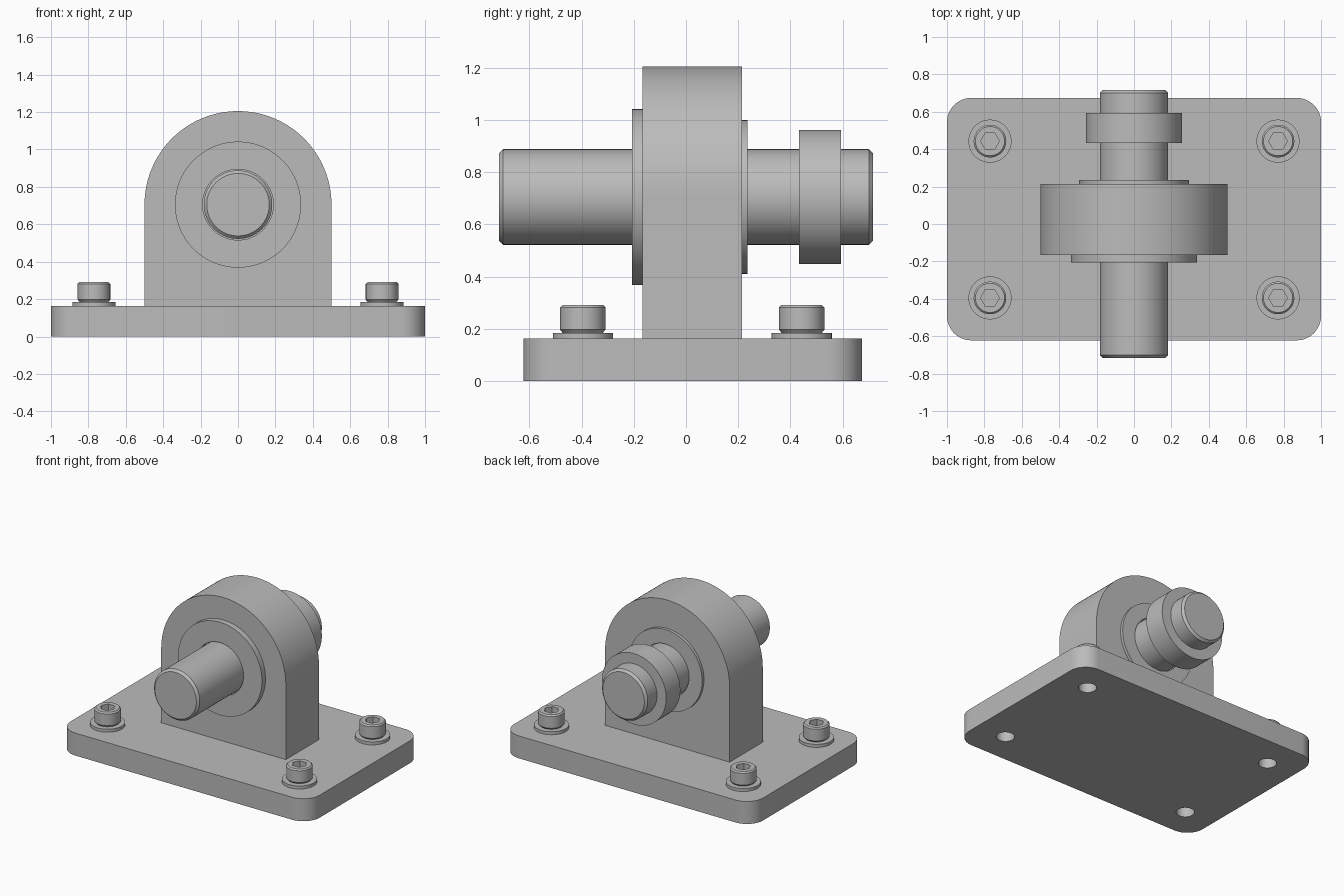
import bpy, bmesh
from math import pi, sin, cos, radians
from mathutils import Matrix

cube = bpy.data.objects.get("Cube")
if cube:
    bpy.data.objects.remove(cube)

SEG = 96
AXIS_Z = 0.705      # shaft height
PLATE_TOP = 0.163

steel = bpy.data.materials.new("plain grey steel")
steel.use_nodes = True
GREY = (0.5, 0.5, 0.5, 1)
steel.diffuse_color = GREY
steel.node_tree.nodes["Principled BSDF"].inputs["Base Color"].default_value = GREY


def finish(name, bm, matrix=Matrix()):
    """Turn a bmesh into a shaded object with its transform baked in."""
    bmesh.ops.recalc_face_normals(bm, faces=bm.faces)
    bm.transform(matrix)
    mesh = bpy.data.meshes.new(name)
    bm.to_mesh(mesh)
    bm.free()
    mesh.materials.append(steel)
    obj = bpy.data.objects.new(name, mesh)
    bpy.context.collection.objects.link(obj)
    smooth(obj)
    return obj


def smooth(obj):
    bpy.ops.object.select_all(action='DESELECT')
    obj.select_set(True)
    bpy.context.view_layer.objects.active = obj
    bpy.ops.object.shade_smooth_by_angle(angle=radians(25))


def ring_radius(r, angle, is_hex):
    """Circle radius, or the radius of a hexagon with corners at r."""
    if not is_hex:
        return r
    return r * cos(pi / 6) / cos(angle % (pi / 3) - pi / 6)


def lathe(name, profile, matrix, closed=False):
    """Revolve (radius, height[, hex]) points round z; cap both ends unless closed."""
    bm = bmesh.new()
    rings = []
    for r, h, *is_hex in profile:
        ring = []
        for i in range(SEG):
            a = 2 * pi * i / SEG
            rr = ring_radius(r, a + 1e-6, bool(is_hex))
            ring.append(bm.verts.new((rr * cos(a), rr * sin(a), h)))
        rings.append(ring)
    pairs = list(zip(rings, rings[1:]))
    if closed:
        pairs.append((rings[-1], rings[0]))
    else:
        bm.faces.new(rings[0])
        bm.faces.new(rings[-1])
    for a, b in pairs:
        for i in range(SEG):
            j = (i + 1) % SEG
            bm.faces.new((a[i], a[j], b[j], b[i]))
    return finish(name, bm, matrix)


def prism(name, outline, depth, matrix):
    """Extrude a 2D outline along z."""
    bm = bmesh.new()
    face = bm.faces.new([bm.verts.new((x, y, 0)) for x, y in outline])
    top = bmesh.ops.extrude_face_region(bm, geom=[face])["geom"]
    bmesh.ops.translate(bm, vec=(0, 0, depth),
                        verts=[v for v in top if isinstance(v, bmesh.types.BMVert)])
    return finish(name, bm, matrix)


def arc(cx, cy, r, start, end, steps):
    return [(cx + r * cos(radians(start + (end - start) * i / steps)),
             cy + r * sin(radians(start + (end - start) * i / steps)))
            for i in range(steps + 1)]


# Base plate with rounded corners
X, Y0, Y1, R = 1.0, -0.622, 0.674, 0.13
outline = (arc(X - R, Y1 - R, R, 0, 90, 12) + arc(-X + R, Y1 - R, R, 90, 180, 12)
           + arc(-X + R, Y0 + R, R, 180, 270, 12) + arc(X - R, Y0 + R, R, 270, 360, 12))
plate = prism("base_plate", outline, PLATE_TOP, Matrix())

# Bolts, washers and the holes beneath them
for side, sx in (("left", 1), ("right", -1)):
    for end, y in (("front", -0.395), ("back", 0.443)):
        place = Matrix.Translation((sx * 0.77, y, PLATE_TOP))
        tag = end + "_" + side
        lathe("washer_" + tag, [(0.115, 0), (0.115, 0.022)], place)
        # Socket head: chamfered cylinder with a sunken hexagon
        lathe("bolt_head_" + tag,
              [(0.077, 0.022), (0.087, 0.034), (0.087, 0.119), (0.078, 0.128),
               (0.05, 0.128, True), (0.05, 0.07, True)], place)
        cutter = lathe("hole_cutter", [(0.06, -0.3), (0.06, 0.1)], place)
        mod = plate.modifiers.new("hole", 'BOOLEAN')
        mod.operation = 'DIFFERENCE'
        mod.solver = 'EXACT'
        mod.object = cutter
        bpy.context.view_layer.objects.active = plate
        bpy.ops.object.modifier_apply(modifier=mod.name)
        bpy.data.objects.remove(cutter)
smooth(plate)

# Upright housing: square foot with a round top
along_y = Matrix.Translation((0, 0, AXIS_Z)) @ Matrix.Rotation(-pi / 2, 4, 'X')
upright = Matrix.Translation((0, 0.214, 0)) @ Matrix.Rotation(pi / 2, 4, 'X')
arch = [(-0.5, PLATE_TOP), (0.5, PLATE_TOP)] + arc(0, AXIS_Z, 0.5, 0, 180, 64)
prism("housing", arch, 0.38, upright)

# Bearing flanges on both housing faces
for name, r, y0, y1 in (("front_flange", 0.337, -0.207, -0.164),
                        ("back_flange", 0.294, 0.212, 0.235)):
    lathe(name, [(0.189, y0), (r, y0), (r, y1), (0.189, y1)], along_y, closed=True)

# Shaft with chamfered ends, and its collar
lathe("shaft", [(0.167, -0.716), (0.183, -0.7), (0.183, 0.7), (0.167, 0.716)], along_y)
lathe("shaft_collar", [(0.183, 0.432), (0.257, 0.432), (0.257, 0.594), (0.183, 0.594)],
      along_y, closed=True)
